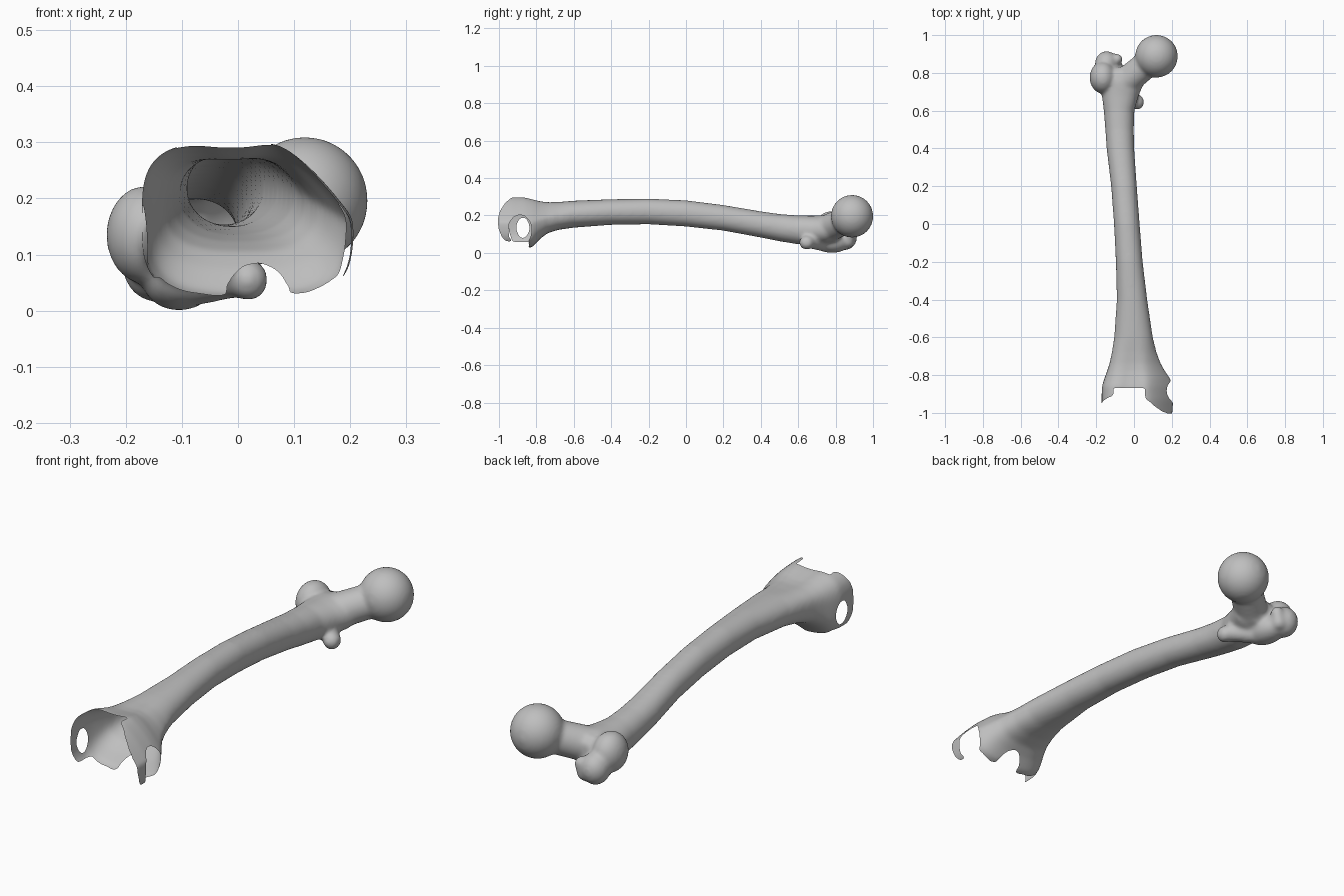
import bpy, bmesh, math
from mathutils import Vector, Matrix

cube = bpy.data.objects.get("Cube")
if cube:
    bpy.data.objects.remove(cube, do_unlink=True)

# Single grey bone colour
mat = bpy.data.materials.new("bone_grey")
mat.use_nodes = True
COL = (0.52, 0.52, 0.52, 1)
mat.diffuse_color = COL
bsdf = next(n for n in mat.node_tree.nodes if n.type == 'BSDF_PRINCIPLED')
bsdf.inputs["Base Color"].default_value = COL
bsdf.inputs["Roughness"].default_value = 0.6

# Shaft sections: y, x left edge, x right edge, z bottom, z top
SECTIONS = [
    (-1.10, -0.165, 0.195, 0.025, 0.300),
    (-0.93, -0.172, 0.208, 0.020, 0.305),
    (-0.86, -0.170, 0.205, 0.020, 0.302),
    (-0.82, -0.158, 0.192, 0.032, 0.292),
    (-0.78, -0.143, 0.165, 0.075, 0.282),
    (-0.74, -0.130, 0.142, 0.106, 0.277),
    (-0.68, -0.117, 0.120, 0.124, 0.277),
    (-0.60, -0.105, 0.100, 0.135, 0.280),
    (-0.40, -0.091, 0.070, 0.150, 0.287),
    (-0.20, -0.096, 0.046, 0.153, 0.290),
    (0.00, -0.106, 0.030, 0.141, 0.281),
    (0.20, -0.121, 0.015, 0.119, 0.256),
    (0.40, -0.145, 0.001, 0.082, 0.222),
    (0.50, -0.152, -0.001, 0.062, 0.208),
    (0.60, -0.160, 0.002, 0.046, 0.200),
    (0.68, -0.170, 0.025, 0.045, 0.199),
    (0.75, -0.175, 0.055, 0.048, 0.202),
    (0.80, -0.150, 0.045, 0.060, 0.195),
    (0.83, -0.110, 0.015, 0.085, 0.170),
]
SIDES = 48

bm = bmesh.new()


def spow(v, p):
    return math.copysign(abs(v) ** p, v)


def ring(y, xl, xr, zb, zt):
    """Round section that turns into a bevelled box towards the knee end."""
    f = min(1, max(0, (-0.58 - y) / 0.28))
    e = 2 / (2.1 + 1.4 * f)
    cx, cz, hw, hh = (xl + xr) / 2, (zb + zt) / 2, (xr - xl) / 2, (zt - zb) / 2
    verts = []
    for i in range(SIDES):
        a = 2 * math.pi * i / SIDES
        c, s = spow(math.cos(a), e), spow(math.sin(a), e)
        x = cx + hw * c - 0.11 * f * max(0, c) * max(0, s)
        z = cz + hh * s
        if s > 0:                                   # shallow groove on top
            z -= 0.016 * f * math.exp(-((x + 0.01) / 0.05) ** 2)
        verts.append(bm.verts.new((x, y, z)))
    return verts


# Shaft
rings = [ring(*s) for s in SECTIONS]
for a, b in zip(rings, rings[1:]):
    for i in range(SIDES):
        j = (i + 1) % SIDES
        bm.faces.new((a[i], a[j], b[j], b[i]))
bm.faces.new(rings[0])
bm.faces.new(rings[-1])


def blob(c, r, turn=0):
    m = (Matrix.Translation(c) @ Matrix.Rotation(math.radians(turn), 4, 'Z')
         @ Matrix.Diagonal((*r, 1)))
    bmesh.ops.create_uvsphere(bm, u_segments=40, v_segments=24, radius=1, matrix=m)


def chain(p, q, r0, r1, n=9):
    p, q = Vector(p), Vector(q)
    for i in range(n):
        t = i / (n - 1)
        r = r0 + (r1 - r0) * t
        blob(p.lerp(q, t), (r, r, r))


# Ball head and neck
blob((0.119, 0.888, 0.196), (0.113, 0.113, 0.114))
chain((-0.06, 0.74, 0.122), (0.09, 0.865, 0.18), 0.076, 0.072)
# Large outer knob with its hooked tip and rear ridge
blob((-0.165, 0.775, 0.135), (0.070, 0.085, 0.088))
blob((-0.145, 0.850, 0.085), (0.062, 0.065, 0.070))
blob((-0.105, 0.780, 0.058), (0.066, 0.100, 0.058), 10)
chain((-0.105, 0.865, 0.06), (-0.09, 0.872, 0.10), 0.036, 0.03, 4)
chain((-0.085, 0.74, 0.05), (0.0, 0.66, 0.062), 0.043, 0.038)
# Small inner knob
blob((0.018, 0.645, 0.055), (0.036, 0.040, 0.038))

bmesh.ops.recalc_face_normals(bm, faces=bm.faces)
mesh = bpy.data.meshes.new("thigh_bone")
bm.to_mesh(mesh)
bm.free()
bone = bpy.data.objects.new("thigh_bone", mesh)
bpy.context.collection.objects.link(bone)
bpy.context.view_layer.objects.active = bone
bone.select_set(True)

# Fuse the parts into one smooth surface
rem = bone.modifiers.new("fuse", 'REMESH')
rem.mode = 'VOXEL'
rem.voxel_size = 0.008
smo = bone.modifiers.new("soften", 'SMOOTH')
smo.factor = 0.5
smo.iterations = 14
for name in ("fuse", "soften"):
    bpy.ops.object.modifier_apply(modifier=name)


def inside(u, v, cu, cv, ru, rv):
    return ((u - cu) / ru) ** 2 + ((v - cv) / rv) ** 2 < 1


def removed(f):
    """Open knee end: rounded side walls, side holes, open underside."""
    x, y, z = f.calc_center_median()
    if y > -0.74:
        return False
    if y < -0.87:
        right = x > 0.06 and inside(y, z, -0.87, 0.165, 0.135, 0.145)
        left = x < -0.11 and inside(y, z, -0.87, 0.165, 0.08, 0.145)
        if not (right or left):
            return True
    if x > 0.13 and inside(y, z, -0.888, 0.122, 0.063, 0.082):
        return True
    if x < -0.11 and inside(y, z, -0.872, 0.135, 0.034, 0.056):
        return True
    if y < -0.84 and z < 0.06 and f.normal.z < -0.55:
        return True
    return z < 0.15 and inside(x, z, 0.035, 0.015, 0.06, 0.07)


bm = bmesh.new()
bm.from_mesh(bone.data)
bm.normal_update()
bmesh.ops.delete(bm, geom=[f for f in bm.faces if removed(f)], context='FACES')

# Keep only the main surface
seen, best = set(), []
for start in bm.faces:
    if start in seen:
        continue
    seen.add(start)
    part, stack = [], [start]
    while stack:
        f = stack.pop()
        part.append(f)
        for e in f.edges:
            for g in e.link_faces:
                if g not in seen:
                    seen.add(g)
                    stack.append(g)
    if len(part) > len(best):
        best = part
keep = set(best)
bmesh.ops.delete(bm, geom=[f for f in bm.faces if f not in keep], context='FACES')

# Even out the cut rims
for _ in range(6):
    new = {}
    for v in bm.verts:
        near = [e.other_vert(v).co for e in v.link_edges if e.is_boundary]
        if len(near) == 2:
            new[v] = v.co * 0.5 + (near[0] + near[1]) * 0.25
    for v, co in new.items():
        v.co = co
for f in bm.faces:
    f.smooth = True
    f.material_index = 0
bm.to_mesh(bone.data)
bm.free()
bone.data.materials.clear()
bone.data.materials.append(mat)
bpy.ops.object.shade_smooth_by_angle(angle=math.radians(60))
